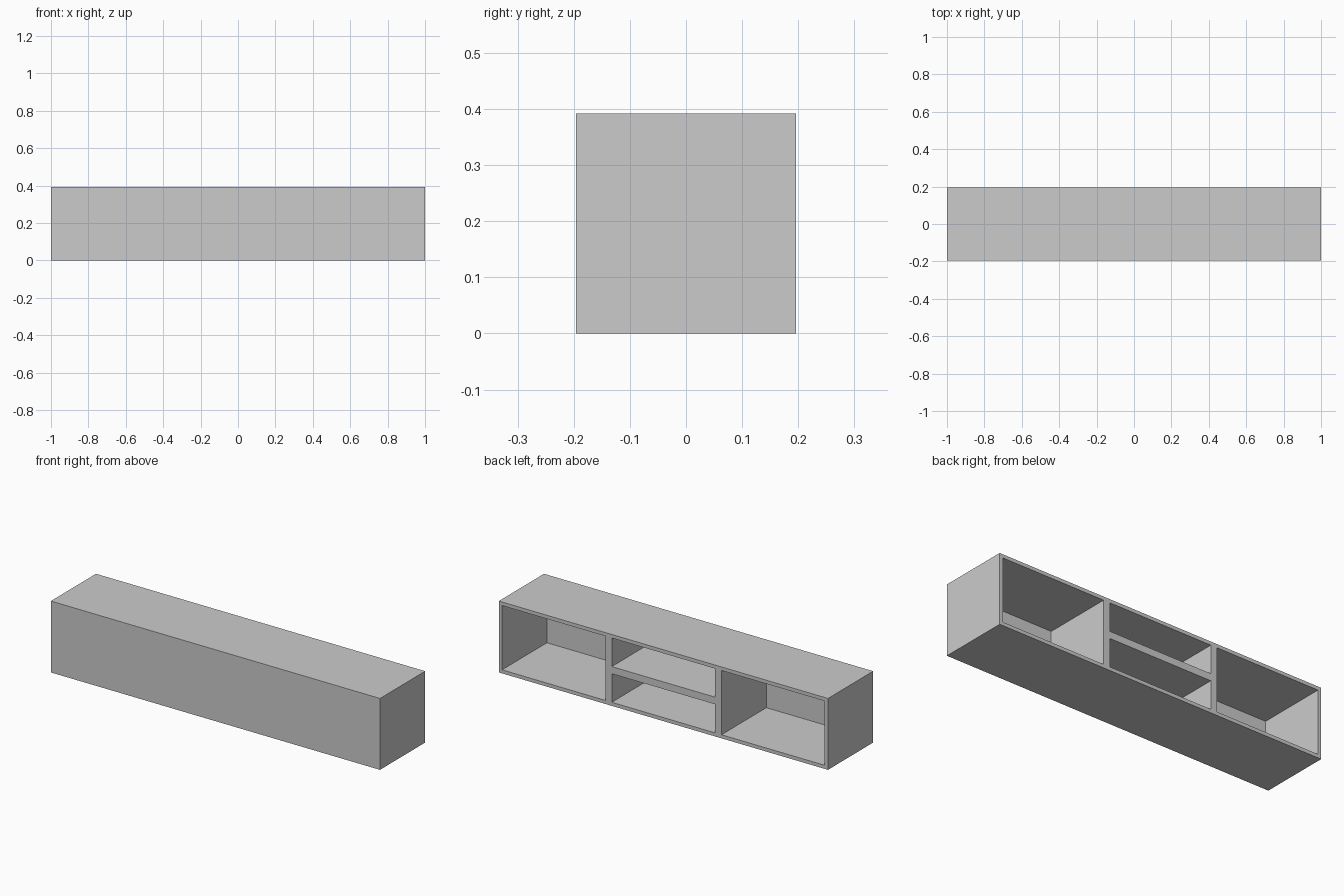
import bpy
import bmesh
from mathutils import Matrix, Vector

if "Cube" in bpy.data.objects:
    bpy.data.objects.remove(bpy.data.objects["Cube"])

# Proportions: 204 x 40 x 40 module scaled to a length of 2
U = 2 / 204
L, D, H = 204 * U, 40 * U, 40 * U
EDGE, DIVIDER = 2 * U, 4 * U          # outer boards, inner boards
PANEL = 0.003                         # thin closing panel on the front
BAY = (L - 2 * EDGE - 2 * DIVIDER) / 3
CELL = (H - 2 * EDGE - DIVIDER) / 2


def boxes(name, bounds):
    """One object holding a box for each (low corner, high corner) pair."""
    bm = bmesh.new()
    for lo, hi in bounds:
        lo, hi = Vector(lo), Vector(hi)
        m = Matrix.Translation((lo + hi) / 2) @ Matrix.Diagonal((*(hi - lo), 1))
        bmesh.ops.create_cube(bm, size=1, matrix=m)
    mesh = bpy.data.meshes.new(name)
    bm.to_mesh(mesh)
    bm.free()
    obj = bpy.data.objects.new(name, mesh)
    bpy.context.collection.objects.link(obj)
    return obj


def cell(x_center, z0, z1):
    """Compartment running from the front panel out through the back."""
    return ((x_center - BAY / 2, -D / 2 + PANEL, z0),
            (x_center + BAY / 2, D / 2 + 0.05, z1))


# Cabinet body
cabinet = boxes("shelf_cabinet", [((-L / 2, -D / 2, 0), (L / 2, D / 2, H))])

# Compartments: one tall bay on each side, two stacked in the middle
step = BAY + DIVIDER
openings = [cell(s * step, EDGE, H - EDGE) for s in (-1, 1)]
openings += [cell(0, z, z + CELL) for z in (EDGE, EDGE + CELL + DIVIDER)]
cutter = boxes("compartment_cutter", openings)
cutter.hide_render = True

# Carve the compartments, then discard the cutter
cut = cabinet.modifiers.new("compartments", "BOOLEAN")
cut.operation = "DIFFERENCE"
cut.solver = "EXACT"
cut.object = cutter
bpy.context.view_layer.objects.active = cabinet
cabinet.select_set(True)
bpy.ops.object.modifier_apply(modifier=cut.name)
bpy.data.objects.remove(cutter)
